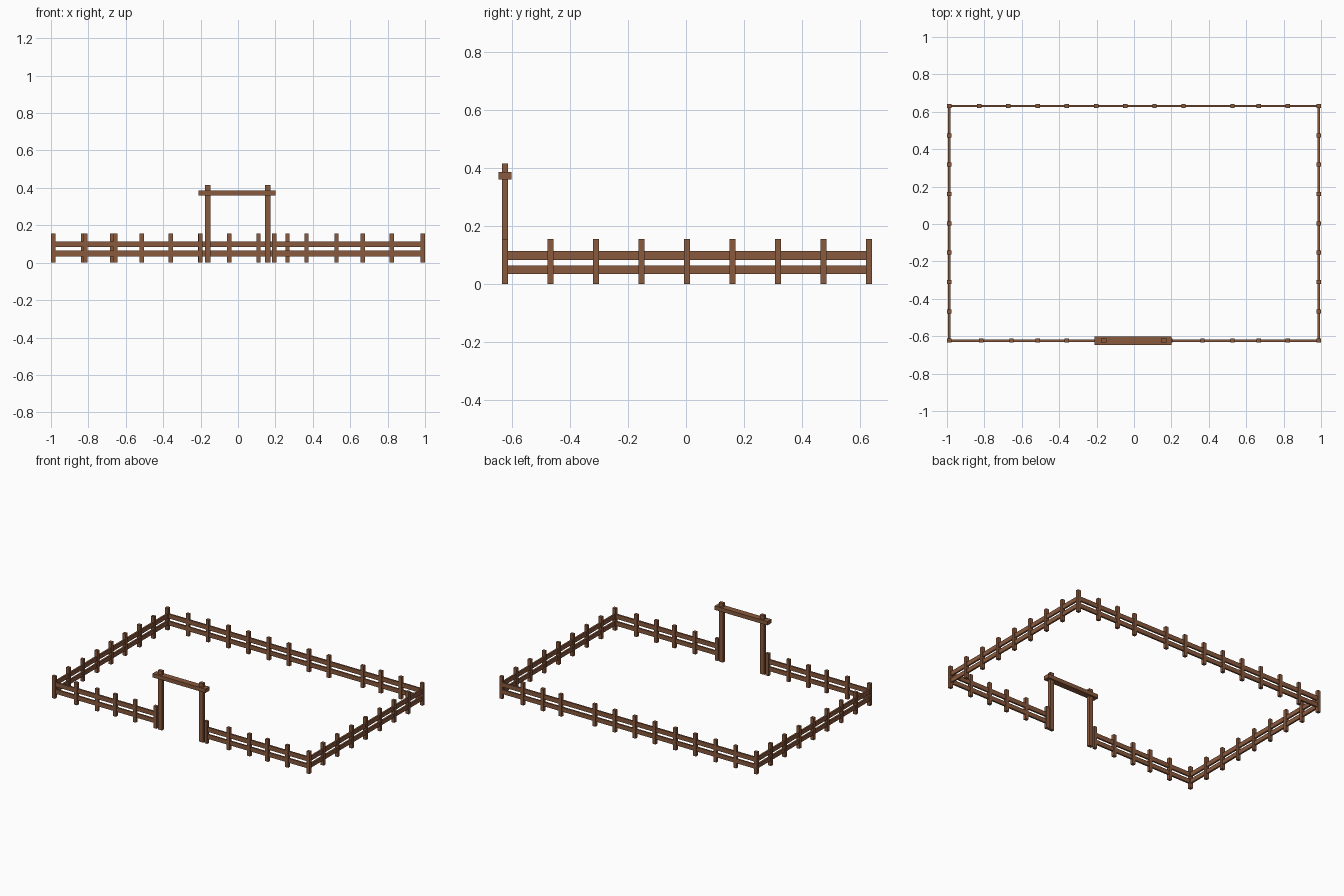
import bpy

if "Cube" in bpy.data.objects:
    bpy.data.objects.remove(bpy.data.objects["Cube"])

wood = bpy.data.materials.new("brown wood")
wood.diffuse_color = (0.25, 0.10, 0.047, 1)
wood.use_nodes = True
wood.node_tree.nodes["Principled BSDF"].inputs["Base Color"].default_value = wood.diffuse_color


def box(name, x0, x1, y0, y1, z0, z1):
    """Axis-aligned timber between the given limits."""
    v = [(x, y, z) for z in (z0, z1) for x, y in ((x0, y0), (x1, y0), (x1, y1), (x0, y1))]
    f = [(3, 2, 1, 0), (4, 5, 6, 7), (0, 1, 5, 4), (1, 2, 6, 5), (2, 3, 7, 6), (3, 0, 4, 7)]
    me = bpy.data.meshes.new(name)
    me.from_pydata(v, [], f)
    me.materials.append(wood)
    ob = bpy.data.objects.new(name, me)
    bpy.context.collection.objects.link(ob)


def post(name, x, y, w=0.023, d=0.021, h=0.156):
    box(name, x - w / 2, x + w / 2, y - d / 2, y + d / 2, 0, h)


L, R, F, B = -0.988, 0.988, -0.624, 0.631
T = 0.006                                   # half rail thickness
RAILS = ((0.034, 0.064), (0.083, 0.114))    # rail heights

# Posts of the back, front and side runs
for x in (L, -0.828, -0.673, -0.515, -0.36, -0.202, -0.047, 0.11, 0.265, 0.527, 0.667, 0.822, R):
    post("back_post", x, B)
for x in (L, -0.817, -0.655, -0.515, -0.36, -0.2, 0.194, 0.366, 0.527, 0.667, 0.822, R):
    post("front_post", x, F)
for i in range(1, 8):
    y = F + (B - F) * i / 8
    post("left_post", L, y)
    post("right_post", R, y)

# Two rails along every run, with a gap for the gate
for z0, z1 in RAILS:
    box("back_rail", L, R, B - T, B + T, z0, z1)
    box("front_left_rail", L, -0.195, F - T, F + T, z0, z1)
    box("front_right_rail", 0.19, R, F - T, F + T, z0, z1)
    box("left_rail", L - T, L + T, F, B, z0, z1)
    box("right_rail", R - T, R + T, F, B, z0, z1)

# Gate: two tall posts and a crossbeam
for x in (-0.162, 0.159):
    post("gate_post", x, F, 0.031, 0.021, 0.415)
box("gate_beam", -0.21, 0.2, F - 0.022, F + 0.022, 0.36, 0.387)
